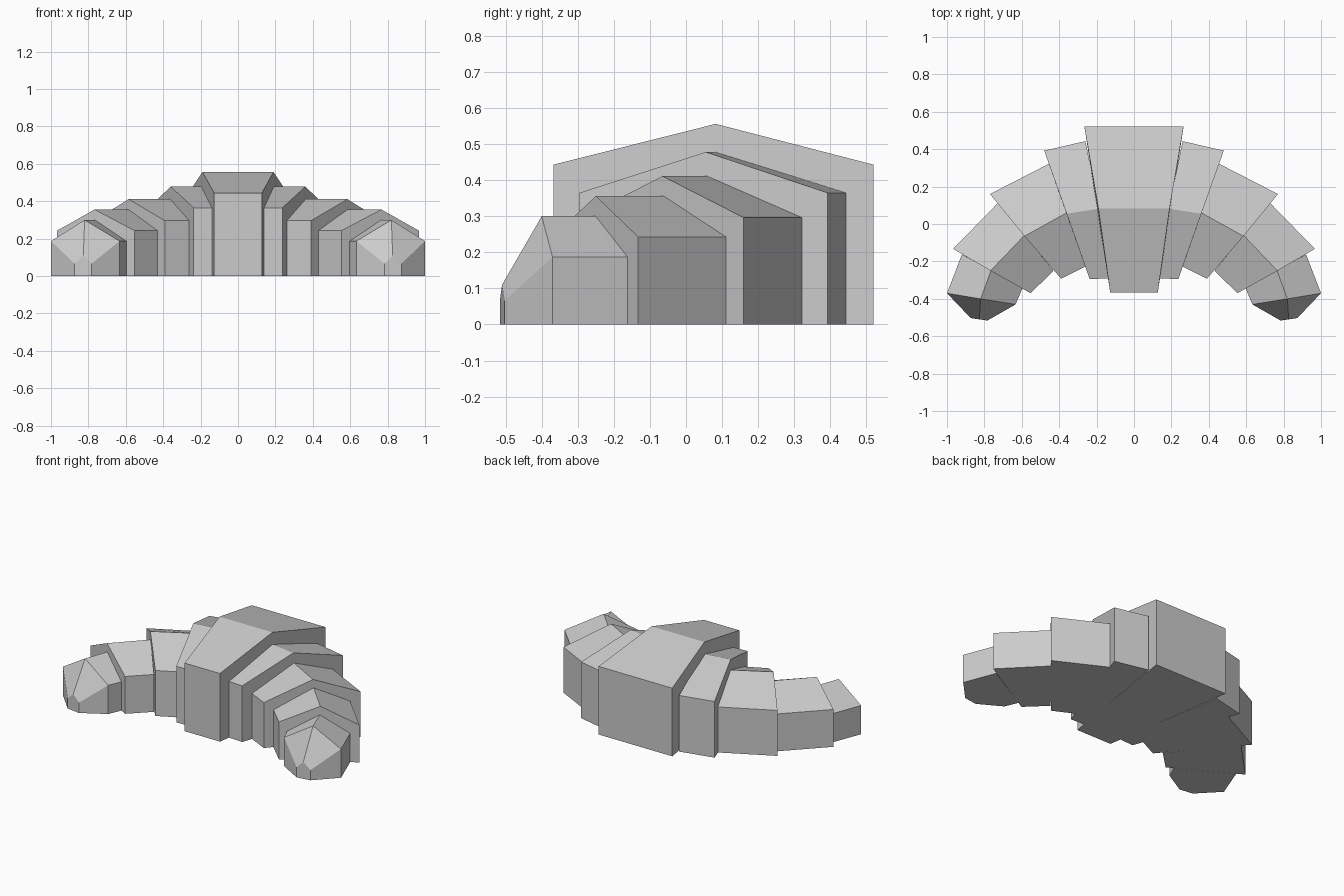
import bpy
import bmesh

cube = bpy.data.objects.get("Cube")
if cube:
    bpy.data.objects.remove(cube, do_unlink=True)

# Single plain colour
grey = bpy.data.materials.new("light grey")
grey.use_nodes = True
COLOUR = (0.6, 0.6, 0.6, 1)
grey.diffuse_color = COLOUR
grey.node_tree.nodes["Principled BSDF"].inputs["Base Color"].default_value = COLOUR


def section(inner, ridge, outer, shoulder, top):
    """House-shaped cross-section standing on the ground."""
    return [(*inner, 0), (*inner, shoulder), (*ridge, top), (*outer, shoulder), (*outer, 0)]


def loft(name, sections, side=1):
    """Skin a row of cross-sections and cap both ends."""
    bm = bmesh.new()
    rings = [[bm.verts.new((x * side, y, z)) for x, y, z in s] for s in sections]
    for a, b in zip(rings, rings[1:]):
        for i in range(len(a)):
            j = (i + 1) % len(a)
            bm.faces.new((a[i], a[j], b[j], b[i]))
    bm.faces.new(rings[0])
    bm.faces.new(rings[-1])
    bmesh.ops.recalc_face_normals(bm, faces=bm.faces)
    mesh = bpy.data.meshes.new(name)
    bm.to_mesh(mesh)
    bm.free()
    mesh.materials.append(grey)
    obj = bpy.data.objects.new(name, mesh)
    bpy.context.collection.objects.link(obj)


# Middle, the biggest roll of dough
loft("middle_segment", [
    section((s * 0.127, -0.367), (s * 0.19, 0.082), (s * 0.265, 0.52), 0.443, 0.556)
    for s in (-1, 1)])

# Shrinking rolls from the middle outwards: (inner, ridge, outer) at both ends, shoulder, top
SEGMENTS = {
    "inner_segment": [((0.135, -0.29), (0.185, 0.082), (0.26, 0.443)),
                      ((0.237, -0.295), (0.36, 0.055), (0.48, 0.392)), 0.365, 0.478],
    "centre_segment": [((0.255, -0.225), (0.36, 0.06), (0.445, 0.327)),
                       ((0.39, -0.292), (0.585, -0.065), (0.77, 0.16)), 0.296, 0.411],
    "outer_segment": [((0.43, -0.25), (0.585, -0.06), (0.725, 0.115)),
                      ((0.553, -0.37), (0.767, -0.25), (0.967, -0.133)), 0.243, 0.356],
}

for side, label in ((1, "left"), (-1, "right")):
    for name, (near, far, shoulder, top) in SEGMENTS.items():
        loft(f"{label}_{name}",
             [section(*near, shoulder, top), section(*far, shoulder, top)], side)
    # Pointed end
    loft(f"{label}_tip", [
        section((0.597, -0.345), (0.765, -0.25), (0.92, -0.162), 0.187, 0.3),
        section((0.633, -0.43), (0.82, -0.4), (1.0, -0.37), 0.187, 0.3),
        section((0.783, -0.516), (0.827, -0.51), (0.873, -0.503), 0.066, 0.11)], side)
